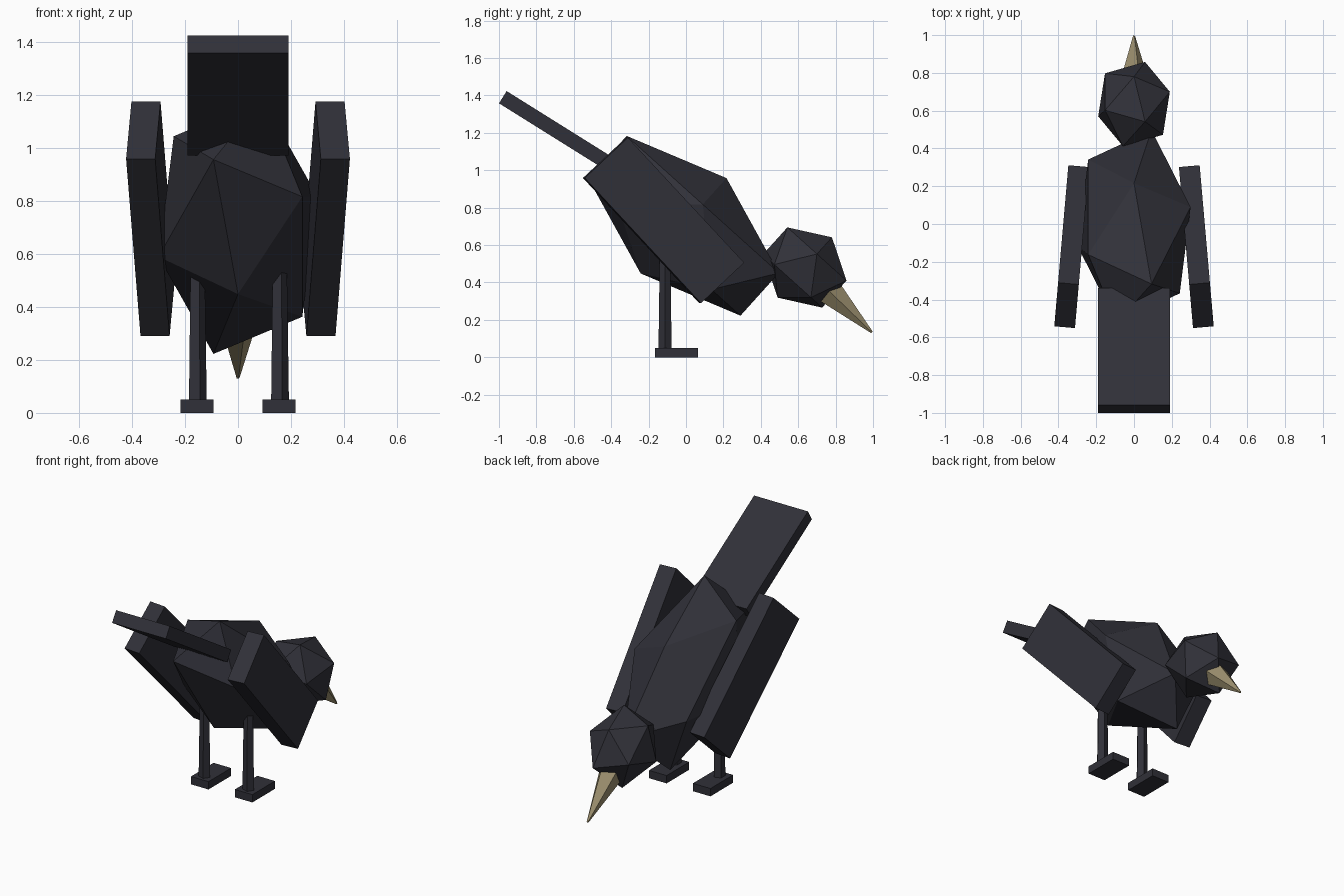
import bpy
import bmesh
from math import radians, sin, cos
from mathutils import Matrix, Vector

cube = bpy.data.objects.get("Cube")
if cube:
    bpy.data.objects.remove(cube, do_unlink=True)


def material(name, rgb):
    mat = bpy.data.materials.new(name)
    mat.use_nodes = True
    color = (*rgb, 1)
    mat.diffuse_color = color
    mat.node_tree.nodes["Principled BSDF"].inputs["Base Color"].default_value = color
    return mat


plumage = material("charcoal plumage", (0.030, 0.030, 0.040))
horn = material("tan horn", (0.33, 0.275, 0.155))


def finish(name, bm, mat, location, pitch=0, yaw=0, scale=(1, 1, 1)):
    """Shape, pitch about x, yaw about z, and place a flat-shaded part."""
    turn = Matrix.Rotation(radians(yaw), 4, "Z") @ Matrix.Rotation(radians(pitch), 4, "X")
    place = Matrix.Translation(location) @ turn @ Matrix.Diagonal((*scale, 1))
    bm.transform(place)
    bmesh.ops.recalc_face_normals(bm, faces=bm.faces)
    mesh = bpy.data.meshes.new(name)
    bm.to_mesh(mesh)
    bm.free()
    mesh.materials.append(mat)
    obj = bpy.data.objects.new(name, mesh)
    bpy.context.collection.objects.link(obj)
    return obj


def box(name, location, size, pitch=0, yaw=0):
    bm = bmesh.new()
    bmesh.ops.create_cube(bm, size=1)
    return finish(name, bm, plumage, location, pitch, yaw, size)


def gem(name, location, radii, pitch):
    bm = bmesh.new()
    bmesh.ops.create_icosphere(bm, subdivisions=1, radius=1)
    return finish(name, bm, plumage, location, pitch, 0, radii)


def spike(name, mat, location, base, tip, length, pitch=0):
    """Five-sided tapered rod centred on its location, first corner on +x."""
    bm = bmesh.new()
    bmesh.ops.create_cone(bm, cap_ends=True, segments=5, radius1=base,
                          radius2=tip, depth=length,
                          matrix=Matrix.Rotation(radians(-90), 4, "Z"))
    return finish(name, bm, mat, location, pitch)


# Faceted body and head, both leaning forward
gem("body", (0, -0.013, 0.703), (0.335, 0.644, 0.343), -42)
head_centre = Vector((0, 0.635, 0.48))
gem("head", head_centre, (0.212, 0.25, 0.217), -42)

# Beak pointing forward and down from the head
slope = radians(44)
aim = Vector((0, cos(slope), -sin(slope)))
spike("beak", horn, head_centre + aim * 0.32, 0.085, 0.006, 0.36, -134)

# Flat tail raised behind the body
box("tail", (0, -0.67, 1.197), (0.38, 0.73, 0.077), -32)

# Wings, legs and feet on both sides
for side, sign in (("left", 1), ("right", -1)):
    box(side + "_wing", (sign * 0.33, -0.12, 0.732), (0.11, 0.915, 0.317), -47, sign * 5)
    spike(side + "_leg", plumage, (sign * 0.155, -0.112, 0.32), 0.037, 0.029, 0.56)
    box(side + "_foot", (sign * 0.155, -0.051, 0.025), (0.124, 0.228, 0.05))
